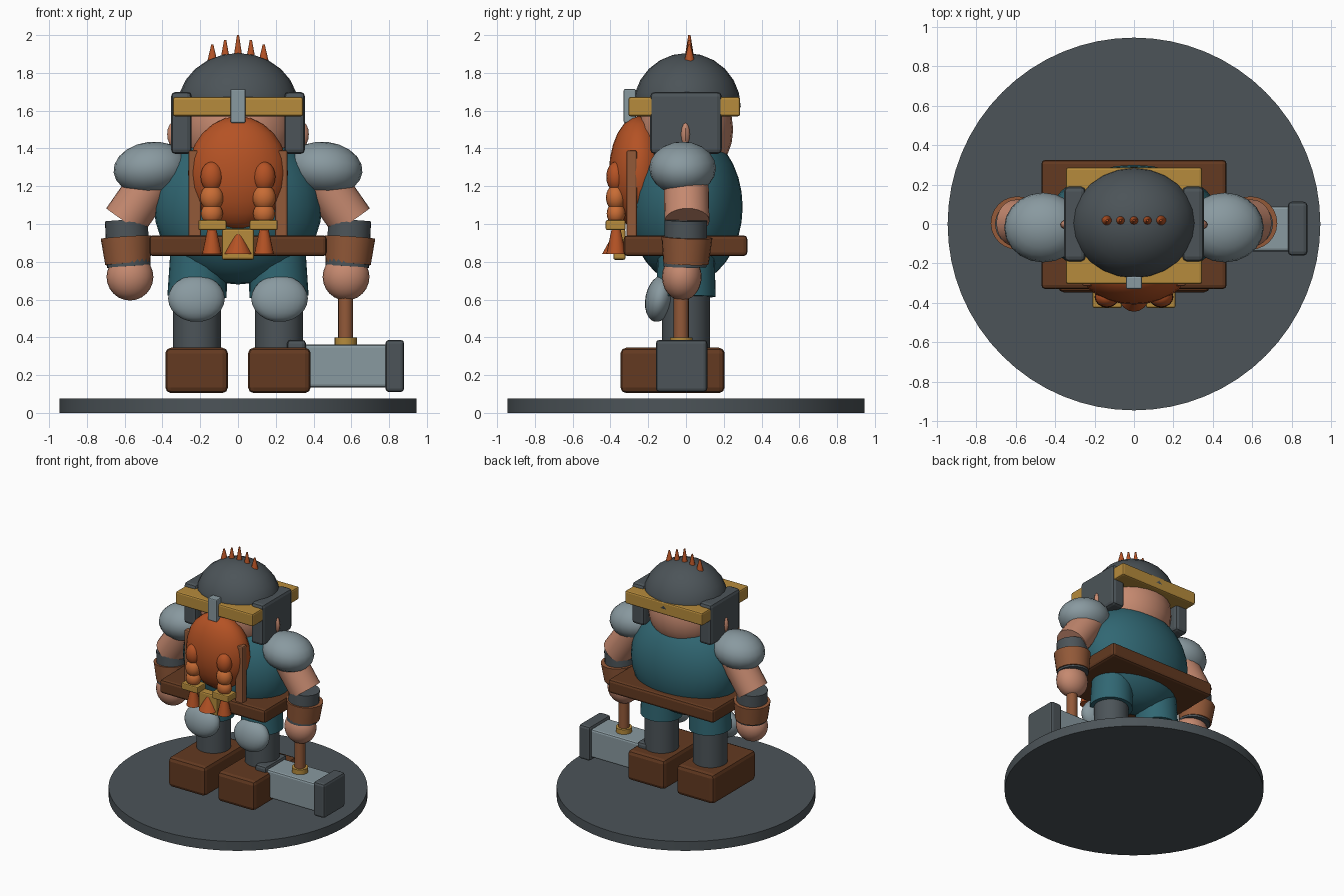
import bpy, math
from mathutils import Vector

if "Cube" in bpy.data.objects:
    bpy.data.objects.remove(bpy.data.objects["Cube"])


def mat(name, rgb):
    m = bpy.data.materials.new(name)
    m.diffuse_color = (*rgb, 1)
    m.use_nodes = True
    m.node_tree.nodes["Principled BSDF"].inputs["Base Color"].default_value = m.diffuse_color
    return m


IRON = mat("dark iron", (0.072, 0.088, 0.098))
STEEL = mat("light steel", (0.25, 0.32, 0.35))
TEAL = mat("teal cloth", (0.03, 0.135, 0.17))
SKIN = mat("skin", (0.56, 0.25, 0.16))
LEATHER = mat("tan leather", (0.29, 0.10, 0.04))
BROWN = mat("brown leather", (0.125, 0.042, 0.015))
GOLD = mat("gold", (0.47, 0.26, 0.045))
HAIR = mat("orange hair", (0.46, 0.085, 0.018))
BRAID = mat("light orange hair", (0.58, 0.15, 0.035))


def finish(name, material, smooth=True):
    o = bpy.context.object
    o.name = name
    o.data.materials.append(material)
    bpy.ops.object.transform_apply(location=False, rotation=False, scale=True)
    if smooth:
        bpy.ops.object.shade_smooth_by_angle(angle=math.radians(40))
    return o


def ball(name, loc, radii, material, rot=(0, 0, 0), segs=24, rings=12):
    bpy.ops.mesh.primitive_uv_sphere_add(segments=segs, ring_count=rings, location=loc, rotation=rot)
    bpy.context.object.scale = radii
    return finish(name, material)


def box(name, lo, hi, material, bevel=0.015):
    lo, hi = Vector(lo), Vector(hi)
    bpy.ops.mesh.primitive_cube_add(size=1, location=(lo + hi) / 2)
    bpy.context.object.scale = hi - lo
    o = finish(name, material, smooth=False)
    m = o.modifiers.new("bevel", 'BEVEL')
    m.width, m.segments = bevel, 2
    return o


def rod(name, a, b, r1, r2, material, sides=24):
    a, b = Vector(a), Vector(b)
    d = b - a
    bpy.ops.mesh.primitive_cone_add(vertices=sides, radius1=r1, radius2=r2, depth=d.length, location=(a + b) / 2)
    bpy.context.object.rotation_euler = d.to_track_quat('Z', 'Y').to_euler()
    return finish(name, material)


def sided_box(name, x0, x1, y, z, s, material, bevel):
    xs = sorted((s * x0, s * x1))
    return box(name, (xs[0], y[0], z[0]), (xs[1], y[1], z[1]), material, bevel)


# Round base
rod("base", (0, 0, 0), (0, 0, 0.075), 0.945, 0.945, IRON, 64)

# Torso and belt
ball("torso", (0, 0, 1.09), (0.445, 0.30, 0.41), TEAL, segs=32, rings=16)
box("belt", (-0.47, -0.33, 0.83), (0.47, 0.325, 0.94), BROWN, 0.02)
box("buckle", (-0.085, -0.385, 0.81), (0.085, -0.32, 0.975), GOLD, 0.012)

# Head, helmet and beard
ball("head", (0, 0, 1.50), (0.29, 0.25, 0.28), SKIN)
dome = ball("helmet_dome", (0, 0.005, 1.62), (0.32, 0.285, 0.285), IRON)
for v in dome.data.vertices:
    v.co.z = max(v.co.z, -0.01)
box("helmet_band", (-0.345, -0.305, 1.57), (0.345, 0.287, 1.672), GOLD, 0.012)
box("nose_guard", (-0.04, -0.33, 1.535), (0.04, -0.265, 1.715), STEEL, 0.008)
ball("beard", (0, -0.25, 1.27), (0.265, 0.158, 0.30), HAIR)
rod("beard_tip", (0, -0.37, 0.84), (0, -0.37, 0.965), 0.075, 0.005, HAIR, 16)

# Row of crest spikes
for i in range(-2, 3):
    rod("crest_spike", (i * 0.068, 0.018, 1.86), (i * 0.068, 0.018, 2.0 - 0.025 * abs(i)), 0.028, 0.006, HAIR, 10)

# Paired parts
for s in (-1, 1):
    side = "left" if s > 0 else "right"

    def n(part):
        return side + "_" + part

    # Head details
    sided_box(n("cheek_plate"), 0.245, 0.355, (-0.19, 0.19), (1.37, 1.70), s, IRON, 0.025)
    ball(n("ear"), (s * 0.335, -0.003, 1.475), (0.04, 0.027, 0.07), SKIN, segs=12, rings=8)
    sided_box(n("strap"), 0.195, 0.262, (-0.315, -0.26), (0.90, 1.39), s, LEATHER, 0.01)

    # Braid
    ball(n("braid_top"), (s * 0.138, -0.37, 1.25), (0.06, 0.052, 0.08), HAIR, segs=16, rings=10)
    ball(n("braid_middle"), (s * 0.138, -0.37, 1.14), (0.062, 0.054, 0.07), BRAID, segs=16, rings=10)
    ball(n("braid_lower"), (s * 0.138, -0.37, 1.055), (0.058, 0.05, 0.06), BRAID, segs=16, rings=10)
    sided_box(n("braid_tie"), 0.062, 0.21, (-0.425, -0.32), (0.968, 1.02), s, GOLD, 0.008)
    rod(n("braid_tail"), (s * 0.138, -0.37, 0.84), (s * 0.138, -0.37, 0.98), 0.052, 0.022, HAIR, 16)

    # Leg
    sided_box(n("boot"), 0.053, 0.385, (-0.347, 0.205), (0.105, 0.345), s, BROWN, 0.03)
    rod(n("shin"), (s * 0.217, 0, 0.32), (s * 0.217, 0, 0.68), 0.127, 0.127, IRON)
    rod(n("thigh"), (s * 0.217, 0, 0.615), (s * 0.205, 0, 0.90), 0.157, 0.15, TEAL)
    ball(n("knee_guard"), (s * 0.22, -0.14, 0.605), (0.15, 0.075, 0.125), STEEL, rot=(-0.2, 0, 0))

    # Arm
    ball(n("shoulder_guard"), (s * 0.46, -0.018, 1.295), (0.2, 0.177, 0.14), STEEL,
         rot=(0, s * 0.12, 0), segs=20, rings=10)
    rod(n("upper_arm"), (s * 0.60, 0.005, 1.015), (s * 0.43, 0, 1.26), 0.119, 0.119, SKIN)
    rod(n("forearm"), (s * 0.578, -0.005, 0.775), (s * 0.592, 0.0, 1.02), 0.115, 0.113, IRON)
    rod(n("cuff"), (s * 0.583, 0.0, 0.79), (s * 0.592, 0.005, 0.93), 0.12, 0.135, LEATHER)
    ball(n("hand"), (s * 0.572, -0.022, 0.72), (0.124, 0.105, 0.125), SKIN)

    # Hammer end cap
    box("hammer_cap", (0.57 + s * 0.26 - 0.05, -0.16, 0.11), (0.57 + s * 0.26 + 0.05, 0.113, 0.387), IRON, 0.02)

# Hammer
box("hammer_head", (0.30, -0.14, 0.135), (0.84, 0.09, 0.362), STEEL, 0.015)
rod("hammer_handle", (0.57, -0.025, 0.34), (0.57, -0.025, 0.75), 0.04, 0.04, LEATHER, 16)
rod("hammer_collar", (0.57, -0.025, 0.355), (0.57, -0.025, 0.40), 0.06, 0.06, GOLD, 16)
